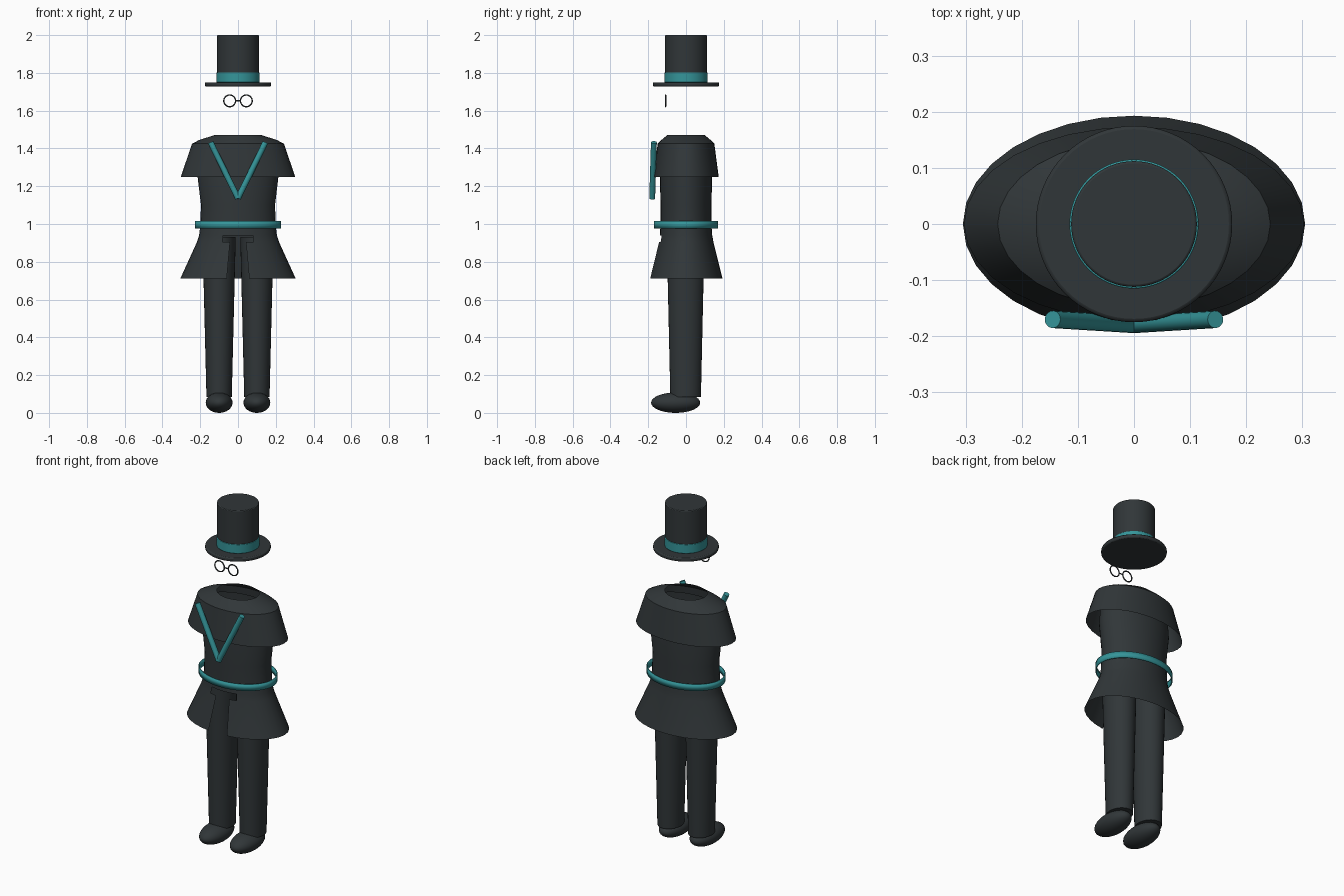
import bpy
import bmesh
from math import sin, cos, pi, radians
from mathutils import Vector

cube = bpy.data.objects.get("Cube")
if cube:
    bpy.data.objects.remove(cube, do_unlink=True)


def make_material(name, color):
    mat = bpy.data.materials.new(name)
    mat.use_nodes = True
    mat.diffuse_color = color
    bsdf = mat.node_tree.nodes["Principled BSDF"]
    bsdf.inputs["Base Color"].default_value = color
    bsdf.inputs["Roughness"].default_value = 0.7
    return mat


CLOTH = make_material("dark_cloth", (0.03, 0.037, 0.04, 1))
TRIM = make_material("teal_trim", (0.035, 0.30, 0.32, 1))


def finish(obj, name, mat, angle=30):
    obj.name = name
    obj.data.name = name
    obj.data.materials.append(mat)
    bpy.ops.object.select_all(action="DESELECT")
    obj.select_set(True)
    bpy.context.view_layer.objects.active = obj
    bpy.ops.object.shade_smooth_by_angle(angle=radians(angle))
    return obj


def loft(name, rings, mat, center=(0, 0), segments=32, caps=False, skip=None):
    """Skin elliptical rings (rx, ry, z); skip(row, column) leaves a face out."""
    bm = bmesh.new()
    rows = []
    for rx, ry, z in rings:
        angles = [2 * pi * i / segments - pi / 2 for i in range(segments)]
        rows.append([bm.verts.new((center[0] + rx * cos(a), center[1] + ry * sin(a), z))
                     for a in angles])
    for r in range(len(rows) - 1):
        for c in range(segments):
            if skip and skip(r, c):
                continue
            n = (c + 1) % segments
            bm.faces.new((rows[r][c], rows[r][n], rows[r + 1][n], rows[r + 1][c]))
    if caps:
        bm.faces.new(rows[0][::-1])
        bm.faces.new(rows[-1])
    mesh = bpy.data.meshes.new(name)
    bm.to_mesh(mesh)
    bm.free()
    obj = bpy.data.objects.new(name, mesh)
    bpy.context.collection.objects.link(obj)
    return finish(obj, name, mat)


def rod(name, start, end, radius, mat, sides):
    start, end = Vector(start), Vector(end)
    axis = end - start
    bpy.ops.mesh.primitive_cylinder_add(
        vertices=sides, radius=radius, depth=axis.length, location=(start + end) / 2,
        rotation=axis.to_track_quat("Z", "Y").to_euler())
    return finish(bpy.context.object, name, mat, 40)


def bevel(obj, width):
    mod = obj.modifiers.new("soft_edge", "BEVEL")
    mod.width = width
    mod.segments = 2


# Top hat
brim = loft("hat_brim", [(0.175, 0.175, 1.728), (0.175, 0.175, 1.75)], CLOTH,
            segments=64, caps=True)
bevel(brim, 0.006)
crown = loft("hat_crown", [(0.112, 0.112, 1.74), (0.112, 0.112, 2.0)], CLOTH,
             segments=64, caps=True)
bevel(crown, 0.004)
band = loft("hat_band", [(0.115, 0.115, 1.75), (0.115, 0.115, 1.803)], TRIM,
            segments=64, caps=True)
bevel(band, 0.002)

# Coat body: shoulder cape, torso and flared skirt, all open shells
loft("shoulder_cape", [(0.303, 0.173, 1.25), (0.243, 0.15, 1.425), (0.205, 0.13, 1.445),
                       (0.12, 0.097, 1.472)], CLOTH)
loft("torso", [(0.2, 0.135, 0.99), (0.196, 0.135, 1.1), (0.214, 0.138, 1.25),
               (0.205, 0.125, 1.4)], CLOTH)


def front_slit(row, column):
    half_width = {0: 1, 1: 2}.get(row, 0)
    return column < half_width or column >= 32 - half_width


loft("coat_skirt", [(0.305, 0.193, 0.712), (0.217, 0.145, 0.905), (0.206, 0.139, 0.94),
                    (0.2, 0.135, 0.99)], CLOTH, skip=front_slit)

# Loose belt
belt = loft("belt", [(0.228, 0.17, 0.977), (0.228, 0.17, 1.015)], TRIM, segments=48)
wall = belt.modifiers.new("thickness", "SOLIDIFY")
wall.thickness = 0.006

# Mirrored trim, legs, shoes and spectacle rims
for side, label in ((1, "left"), (-1, "right")):
    rod(f"{label}_lapel", (side * 0.145, -0.17, 1.432), (0, -0.179, 1.136), 0.0155, TRIM, 16)

    loft(f"{label}_trouser_leg", [(0.067, 0.081, 0.085), (0.088, 0.1, 0.93)], CLOTH,
         center=(side * 0.1, -0.002), caps=True)

    bpy.ops.mesh.primitive_uv_sphere_add(segments=32, ring_count=16, radius=1,
                                         location=(side * 0.1, -0.055, 0.054))
    shoe = bpy.context.object
    shoe.scale = (0.071, 0.13, 0.054)
    finish(shoe, f"{label}_shoe", CLOTH, 60)

    bpy.ops.mesh.primitive_torus_add(
        major_radius=0.031, minor_radius=0.0035, major_segments=40, minor_segments=8,
        location=(side * 0.044, -0.108, 1.652), rotation=(pi / 2, 0, 0))
    finish(bpy.context.object, f"{label}_spectacle_rim", CLOTH, 60)

rod("spectacle_bridge", (-0.014, -0.108, 1.652), (0.014, -0.108, 1.652), 0.0035, CLOTH, 12)
